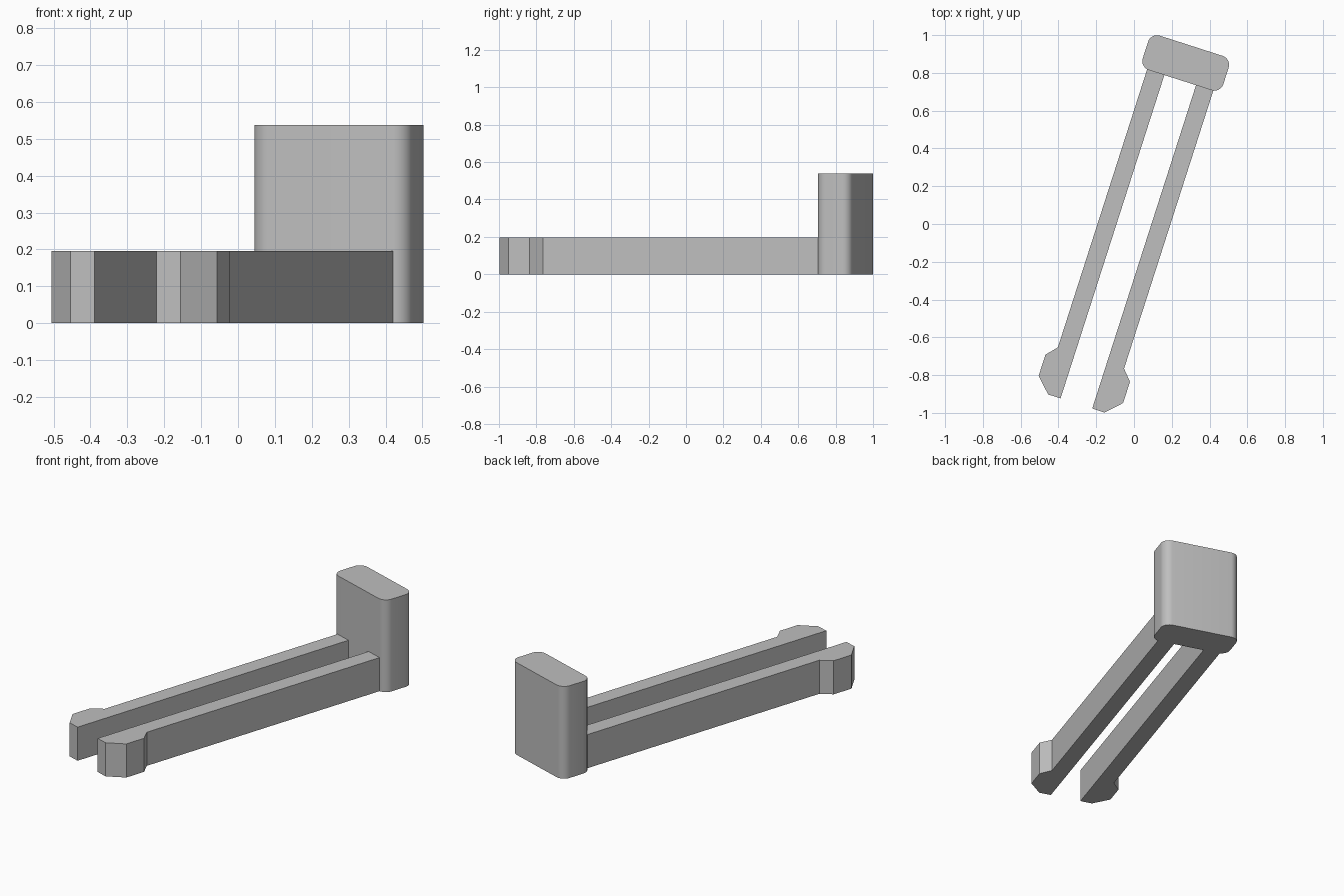
import bpy, bmesh, math
from mathutils import Matrix

cube = bpy.data.objects.get("Cube")
if cube:
    bpy.data.objects.remove(cube, do_unlink=True)

grey = bpy.data.materials.new("plain_grey")
grey.use_nodes = True
colour = (0.52, 0.52, 0.52, 1)
grey.diffuse_color = colour
grey.node_tree.nodes["Principled BSDF"].inputs["Base Color"].default_value = colour

# The whole clip is turned in plan
TURN = Matrix.Rotation(math.radians(-17.8), 4, 'Z')


def extrude_outline(name, outline, height):
    """Prism standing on the ground from a plan outline."""
    bm = bmesh.new()
    base = bm.faces.new([bm.verts.new((x, y, 0)) for x, y in outline])
    top = bmesh.ops.extrude_face_region(bm, geom=[base])
    verts = [g for g in top["geom"] if isinstance(g, bmesh.types.BMVert)]
    bmesh.ops.translate(bm, verts=verts, vec=(0, 0, height))
    bmesh.ops.recalc_face_normals(bm, faces=bm.faces)
    bm.transform(TURN)
    mesh = bpy.data.meshes.new(name)
    bm.to_mesh(mesh)
    bm.free()
    mesh.materials.append(grey)
    obj = bpy.data.objects.new(name, mesh)
    bpy.context.collection.objects.link(obj)
    return obj


def rounded_rectangle(half_width, front, back, radius, steps=8):
    points = []
    centres = [(half_width - radius, back - radius), (radius - half_width, back - radius),
               (radius - half_width, front + radius), (half_width - radius, front + radius)]
    for corner, (cx, cy) in enumerate(centres):
        for i in range(steps + 1):
            a = math.pi / 2 * (corner + i / steps)
            points.append((cx + radius * math.cos(a), cy + radius * math.sin(a)))
    return points


# Upright block with rounded vertical corners
block = extrude_outline("end_block", rounded_rectangle(0.224, 0.80, 0.991, 0.05), 0.538)
bpy.context.view_layer.objects.active = block
block.select_set(True)
bpy.ops.object.shade_smooth_by_angle(angle=math.radians(30))
block.select_set(False)

# Mirrored prongs with outward barbs at the tips
prong = [(0.088, 0.81), (0.088, -0.998), (0.157, -0.998), (0.235, -0.92),
         (0.235, -0.802), (0.184, -0.745), (0.184, 0.81)]
for name, side in (("left_prong", 1), ("right_prong", -1)):
    extrude_outline(name, [(side * x, y) for x, y in prong], 0.196)
